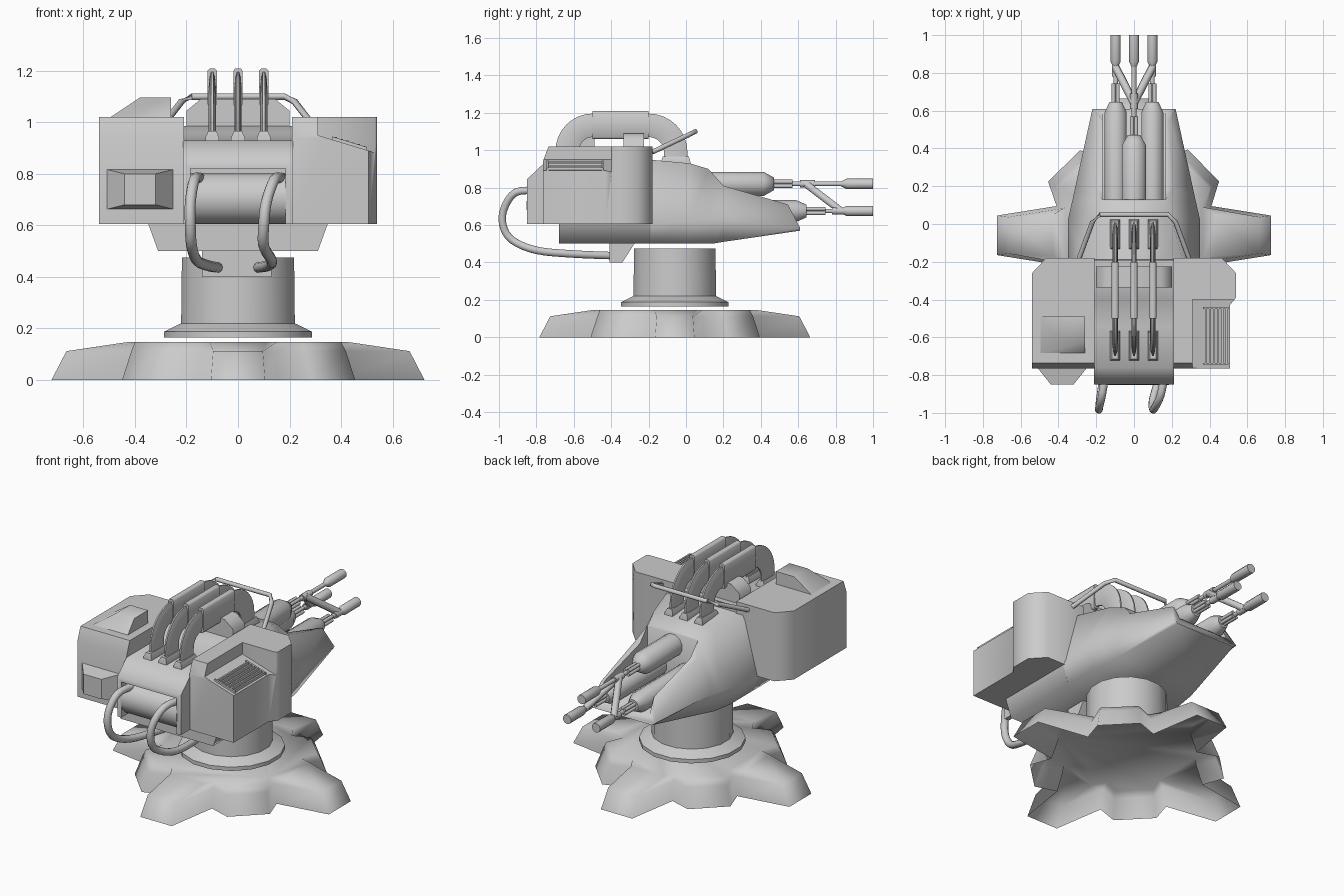
import bpy, bmesh
from math import pi, sin, cos, radians
from mathutils import Vector

old = bpy.data.objects.get("Cube")
if old:
    bpy.data.objects.remove(old, do_unlink=True)

grey = bpy.data.materials.new("plain_grey")
grey.use_nodes = True
grey.diffuse_color = (0.6, 0.6, 0.6, 1)
grey.node_tree.nodes["Principled BSDF"].inputs["Base Color"].default_value = (0.6, 0.6, 0.6, 1)


def loft(name, rings, cutter=None, angle=35, floor=True):
    """Skin a list of equal rings, cap the ends, then cut and shade."""
    bm = bmesh.new()
    rows = [[bm.verts.new(p) for p in ring] for ring in rings]
    n = len(rows[0])
    for a, b in zip(rows, rows[1:]):
        for i in range(n):
            j = (i + 1) % n
            bm.faces.new((a[i], a[j], b[j], b[i]))
    if floor:
        bm.faces.new(rows[0])
    bm.faces.new(rows[-1])
    bmesh.ops.recalc_face_normals(bm, faces=bm.faces)
    mesh = bpy.data.meshes.new(name)
    bm.to_mesh(mesh)
    bm.free()
    mesh.materials.append(grey)
    ob = bpy.data.objects.new(name, mesh)
    bpy.context.collection.objects.link(ob)
    bpy.ops.object.select_all(action='DESELECT')
    ob.select_set(True)
    bpy.context.view_layer.objects.active = ob
    if cutter:
        mod = ob.modifiers.new("cut", 'BOOLEAN')
        mod.object = cutter
        mod.solver = 'EXACT'
        bpy.ops.object.modifier_apply(modifier=mod.name)
        bpy.data.objects.remove(cutter, do_unlink=True)
    bpy.ops.object.shade_smooth_by_angle(angle=radians(angle))
    return ob


def place(axis, a, b, t):
    return {'x': (t, a, b), 'y': (a, t, b), 'z': (a, b, t)}[axis]


def prism(name, axis, outline, lo, hi, **kw):
    return loft(name, [[place(axis, a, b, t) for a, b in outline] for t in (lo, hi)], **kw)


def rect(x, y, z):
    return [(x[0], y[0], z), (x[1], y[0], z), (x[1], y[1], z), (x[0], y[1], z)]


def box(name, x, y, z):
    return loft(name, [rect(x, y, z[0]), rect(x, y, z[1])])


def lathe(name, axis, centre, profile, sides=12):
    """Turn (radius, distance) pairs around a line through centre."""
    ring = [(cos(2 * pi * (i + .5) / sides), sin(2 * pi * (i + .5) / sides)) for i in range(sides)]
    return loft(name, [[place(axis, centre[0] + r * c, centre[1] + r * s, t)
                        for c, s in ring] for r, t in profile], angle=62)


def sweep(name, path, rx, rn, sides=10):
    """Sweep an ellipse along a path, rx across and rn along the second normal."""
    pts = [Vector(p) for p in path]
    rings = []
    for i, p in enumerate(pts):
        t = (pts[min(i + 1, len(pts) - 1)] - pts[max(i - 1, 0)]).normalized()
        side = Vector((1, 0, 0)) if abs(t.x) < .8 else Vector((0, 1, 0))
        side = (side - t * side.dot(t)).normalized()
        up = t.cross(side)
        rings.append([p + side * rx * cos(2 * pi * k / sides) + up * rn * sin(2 * pi * k / sides)
                      for k in range(sides)])
    return loft(name, rings, angle=62)


def smooth_path(points, steps=4):
    """Catmull-Rom points through a short path."""
    p = [Vector(q) for q in points]
    p = [2 * p[0] - p[1]] + p + [2 * p[-1] - p[-2]]
    out = []
    for a, b, c, d in zip(p, p[1:], p[2:], p[3:]):
        for k in range(steps):
            t = k / steps
            out.append(.5 * (2 * b + (c - a) * t + (2 * a - 5 * b + 4 * c - d) * t * t
                             + (3 * b - a - 3 * c + d) * t ** 3))
    return out + [p[-2]]


# Star-shaped foot, a shell open below, one quarter turned four times
MID = -.06
quarter = [(.724, -.105), (.724, .105), (.41, .155), (.45, .285), (.285, .455), (.155, .41)]
inner = [(.43, -.11), (.43, .11), (.36, .15), (.4, .25), (.25, .4), (.15, .36)]


def turned(points, scale, z):
    ring = []
    for k in range(4):
        for x, y in points:
            for _ in range(k):
                x, y = -y, x
            ring.append((x * scale, y * scale + MID, z))
    return ring


loft("base_foot", [turned(quarter, 1, 0), turned(quarter, .92, .112), turned(inner, 1, .147)],
     angle=120, floor=False)

# Turning column with flange
lathe("pedestal", 'z', (0, MID), [(.292, .165), (.292, .188), (.225, .22), (.222, .475)], 16)

# Hull: half sections of lower, middle and upper edge, mirrored
sections = [((.31, -.2, .5), (.35, -.2, .61), (.26, -.2, .95)),
            ((.31, .02, .5), (.35, .02, .62), (.2, .02, .93)),
            ((.29, .14, .5), (.325, .13, .63), (.165, .12, .9)),
            ((.28, .2, .51), (.31, .2, .63), (.205, .2, .81)),
            ((.2, .61, .57), (.22, .61, .585), (.185, .545, .71))]
slot = prism("slot_cutter", 'x', [(.13, 1), (.13, .62), (.8, .62), (.8, 1)], -.168, .168)
loft("hull", [list(s) + [(-x, y, z) for x, y, z in reversed(s)] for s in sections],
     cutter=slot, angle=75)
prism("hull_tray", 'y', [(-.31, .5), (.31, .5), (.35, .61), (-.35, .61)], -.68, -.19, angle=75)
prism("under_block", 'x', [(-.41, .51), (-.41, .4), (-.34, .4), (-.27, .51)], -.14, .13)

# Middle housing with drum in a front recess
recess = box("recess_cutter", (-.185, .185), (-1, -.74), (.5, .82))
prism("middle_housing", 'x', [(-.85, .605), (-.85, .845), (-.76, .93), (-.54, .93), (-.46, .943),
                              (-.4, .96), (-.34, .985), (-.19, .985), (-.18, .605)], -.213, .213,
      cutter=recess, angle=50)
lathe("front_drum", 'x', (-.755, .705), [(.1, -.186), (.1, .186)], 16)
prism("cross_roller", 'y', [(-.2, .97), (-.2, 1.045), (-.145, 1.09), (.145, 1.09), (.2, 1.045),
                            (.2, .97)], -.335, -.225, angle=60)


# Side pods, with the upper front edge leaning back
def pod(name, outline, cutter=None):
    rings = []
    for z, front in ((.605, -.765), (.94, -.765), (1.02, -.735)):
        rings.append([(x, max(y, front), z) for x, y in outline])
    loft(name, rings, cutter=cutter, angle=60)


notch = prism("notch_cutter", 'y', [(.31, 1.2), (.31, .95), (.6, .862), (.6, 1.2)], -.95, -.4)
pod("left_pod", [(.21, -.765), (.507, -.765), (.507, -.43), (.54, -.39), (.54, -.26), (.465, -.18),
                 (.21, -.18)], notch)
pod("right_pod", [(-.21, -.765), (-.54, -.765), (-.54, -.26), (-.465, -.18), (-.21, -.18)])
loft("right_pod_hump", [rect((-.51, -.26), (-.69, -.49), 1.01),
                        rect((-.38, -.26), (-.62, -.49), 1.097)], angle=60)


def rect_y(x0, x1, z0, z1, y):
    return [(x0, y, z0), (x1, y, z0), (x1, y, z1), (x0, y, z1)]


loft("right_pod_bulge", [rect_y(-.52, -.24, .66, .82, -.75), rect_y(-.44, -.32, .68, .8, -.85)])


def slope(x):
    return .95 - (x - .31) * .304


# Vent slats on the sloping face
for i in range(6):
    x = .375 + i * .022
    box(f"vent_slat_{i + 1}", (x, x + .01), (-.735, -.45), (slope(x) - .02, slope(x) + .012))
for y in (-.745, -.45):
    prism("vent_frame", 'y', [(.365, slope(.365) - .02), (.5, slope(.5) - .02),
                              (.5, slope(.5) + .012), (.365, slope(.365) + .012)], y, y + .01)

# Three flat arched ducts with sleeves and feet
for i, x in enumerate((-.1, 0, .1)):
    front = [(x, -.5 - .135 * sin(a), .995 + .138 * cos(a)) for a in [pi / 2 * k / 8 for k in range(9)]]
    back = [(x, -.2 + .145 * sin(a), .99 + .143 * cos(a)) for a in [pi / 2 * k / 8 for k in range(9)]]
    path = [(x, -.635, .92)] + front[::-1] + back + [(x, -.055, .93)]
    sweep(f"duct_{i + 1}", path, .014, .066)
    prism(f"duct_sleeve_{i + 1}", 'y', [(x - .018, 1.07), (x - .01, 1.06), (x + .01, 1.06), (x + .018, 1.07),
          (x + .018, 1.2), (x + .01, 1.21), (x - .01, 1.21), (x - .018, 1.2)], -.5, -.2, angle=60)
    for y in (-.645, -.055):
        loft(f"duct_foot_{i + 1}", [rect((x - w, x + w), (y - d, y + d), z) for w, d, z in
             ((.027, .078, .9), (.027, .078, .94), (.016, .07, .966))])

# Rail behind the ducts
sweep("guard_rail", [(-.29, -.18, .99), (-.22, .01, 1.08), (-.18, .05, 1.1), (.18, .05, 1.1),
                     (.22, .01, 1.08), (.29, -.18, .99)], .013, .013, 8)

# Front hoses
hose_side = [(-.79, .785), (-.91, .775), (-.972, .69), (-.979, .6), (-.93, .52), (-.8, .465),
             (-.6, .445), (-.36, .435)]
hoses = {"right_hose": (-.15, -.17, -.185, -.185, -.18, -.16, -.12, -.07),
         "left_hose": (.165, .14, .11, .1, .1, .13, .12, .07)}
for name, xs in hoses.items():
    sweep(name, smooth_path([(x, y, z) for x, (y, z) in zip(xs, hose_side)]), .021, .021)

# Guns: casing, rod bundle, barrel and muzzle
for name, x, z, end in (("upper", 0, .82, .47), ("right", -.097, .675, .645), ("left", .097, .675, .645)):
    r = .067 if x == 0 else .06
    lathe(f"{name}_gun_casing", 'y', (x, z), [(r, .1), (r, end - .055), (.035, end)])
    for k in range(4):
        a = pi / 4 + k * pi / 2
        lathe(f"{name}_gun_rod", 'y', (x + .016 * cos(a), z + .016 * sin(a)),
              [(.011, end - .02), (.011, end + .1)], 6)
    lathe(f"{name}_gun_barrel", 'y', (x, z), [(.013, end - .02), (.013, .87)], 8)
    lathe(f"{name}_gun_muzzle", 'y', (x, z), [(.013, .83), (.028, .86), (.028, 1)], 10)

# Struts tying the barrels together
for x in (-.097, .097):
    sweep("barrel_strut", [(0, .64, .82), (x, .83, .675)], .022, .022, 6)
    sweep("strut_collar", [(x, .78, .675), (x, .84, .675)], .02, .02, 8)
sweep("strut_collar", [(0, .61, .82), (0, .69, .82)], .02, .02, 8)
